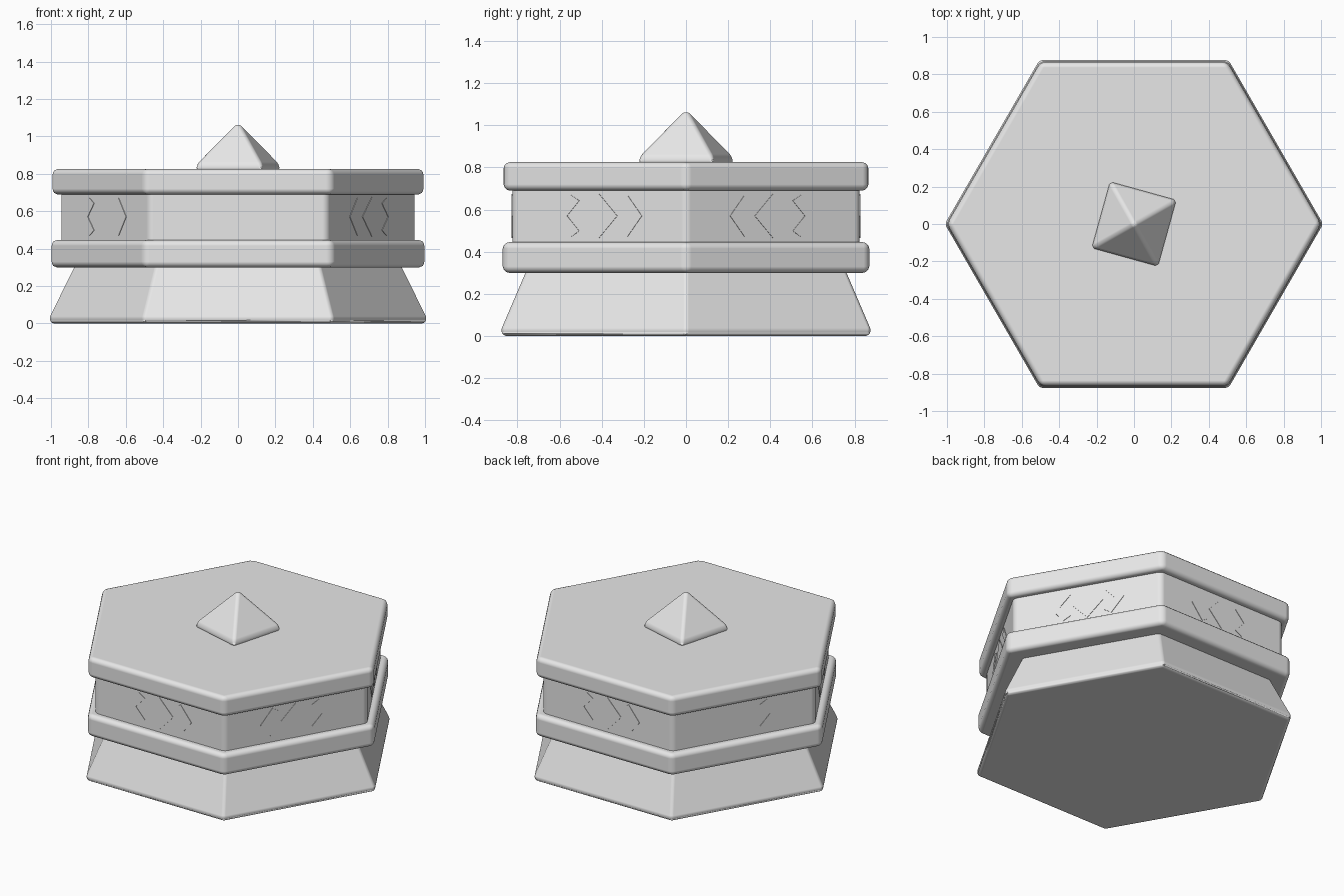
import bpy, bmesh, math
from mathutils import Matrix, Vector

cube = bpy.data.objects.get("Cube")
if cube:
    bpy.data.objects.remove(cube)

stone = bpy.data.materials.new("pale grey stone")
stone.use_nodes = True
grey = (0.8, 0.8, 0.8, 1)
stone.diffuse_color = grey
stone.node_tree.nodes["Principled BSDF"].inputs["Base Color"].default_value = grey


def make_object(name, bm, bevel=0):
    bmesh.ops.recalc_face_normals(bm, faces=bm.faces)
    mesh = bpy.data.meshes.new(name)
    bm.to_mesh(mesh)
    bm.free()
    mesh.materials.append(stone)
    obj = bpy.data.objects.new(name, mesh)
    bpy.context.collection.objects.link(obj)
    if bevel:
        mesh.shade_smooth()
        mod = obj.modifiers.new("soft edges", 'BEVEL')
        mod.width = bevel
        mod.segments = 3
        mod.limit_method = 'ANGLE'
        mod.angle_limit = math.radians(20)
        mod.harden_normals = True
    return obj


def stacked_prism(name, sides, rings, turn=0, bevel=0.03):
    """Join polygon rings of (radius, height); a zero radius makes a point."""
    bm = bmesh.new()
    loops = []
    for r, z in rings:
        count = sides if r else 1
        loops.append([bm.verts.new((r * math.cos(turn + math.tau * i / sides),
                                    r * math.sin(turn + math.tau * i / sides), z))
                      for i in range(count)])
    for low, high in zip(loops, loops[1:]):
        for i in range(sides):
            j = (i + 1) % sides
            top = [high[j], high[i]] if len(high) > 1 else [high[0]]
            bm.faces.new([low[i], low[j]] + top)
    bm.faces.new(loops[0])
    if len(loops[-1]) > 1:
        bm.faces.new(loops[-1])
    return make_object(name, bm, bevel)


# Hexagonal body
stacked_prism("sloped_base", 6, [(1.0, 0), (1.016, 0.025), (0.87, 0.32)], bevel=0.025)
stacked_prism("lower_slab", 6, [(1.005, 0.3), (1.005, 0.445)])
stacked_prism("neck", 6, [(0.952, 0.42), (0.952, 0.72)], bevel=0.025)
stacked_prism("upper_slab", 6, [(1.0, 0.69), (1.0, 0.825)])

# Pointed cap, slightly turned
stacked_prism("pyramid_cap", 4, [(0.26, 0.815), (0.26, 0.85), (0, 1.08)],
              turn=math.radians(29.5), bevel=0.018)

# Carved motif outlines, in the plane of a neck face
DIAMOND = [(-0.1, 0), (0, -0.105), (0.1, 0), (0, 0.105)]
CHEVRON = [(0.235, 0), (0.155, -0.1), (0.108, -0.072),
           (0.175, 0), (0.108, 0.072), (0.155, 0.1)]
MOTIFS = {"diamond": DIAMOND,
          "right_chevron": CHEVRON,
          "left_chevron": [(-u, v) for u, v in CHEVRON]}


def plate(name, outline, azimuth):
    """Thin raised plate on the neck face that looks along azimuth."""
    bm = bmesh.new()
    out = 0.952 * math.cos(math.pi / 6)
    base = bm.faces.new([bm.verts.new((out - 0.003, u, 0.57 + v)) for u, v in outline])
    side = bmesh.ops.extrude_face_region(bm, geom=[base])
    tops = [g for g in side["geom"] if isinstance(g, bmesh.types.BMVert)]
    bmesh.ops.translate(bm, verts=tops, vec=Vector((0.006, 0, 0)))
    bmesh.ops.transform(bm, verts=bm.verts,
                        matrix=Matrix.Rotation(math.radians(azimuth), 4, 'Z'))
    make_object(name, bm)


# Some worn faces have lost part of the motif
WORN = {210: ["diamond"], 150: ["diamond", "left_chevron"]}
for azimuth in range(30, 360, 60):
    for name, outline in MOTIFS.items():
        if name not in WORN.get(azimuth, []):
            plate(f"{name}_{azimuth}", outline, azimuth)
